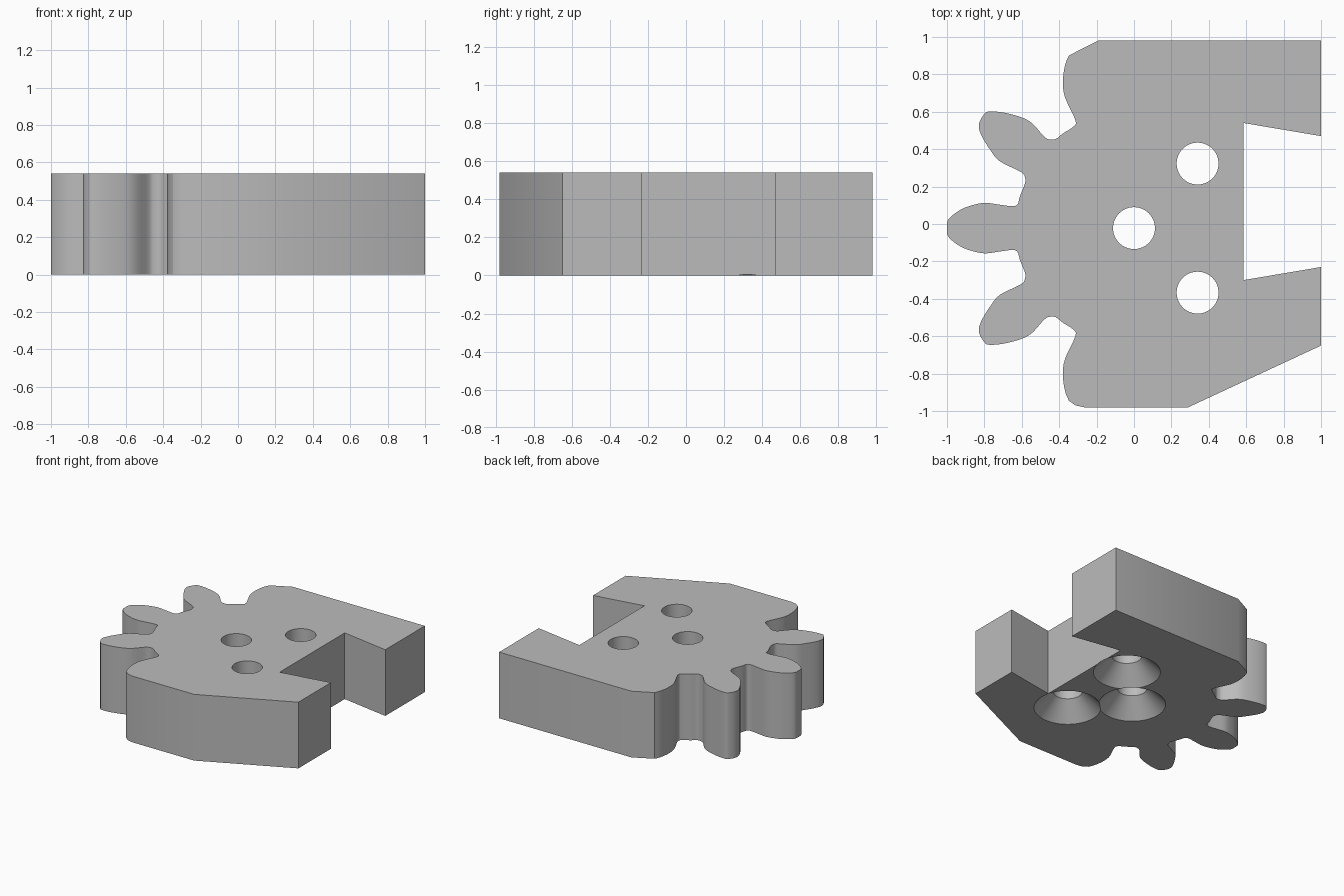
import bpy, bmesh, math
from mathutils import Vector

if "Cube" in bpy.data.objects:
    bpy.data.objects.remove(bpy.data.objects["Cube"])

HEIGHT = 0.54
AXIS_Y = -0.022          # symmetry line of the teeth and holes

grey = bpy.data.materials.new("plain grey")
grey.diffuse_color = (0.5, 0.5, 0.5, 1)
grey.use_nodes = True
grey.node_tree.nodes["Principled BSDF"].inputs["Base Color"].default_value = grey.diffuse_color


def make_object(name, bm):
    bmesh.ops.recalc_face_normals(bm, faces=bm.faces)
    mesh = bpy.data.meshes.new(name)
    bm.to_mesh(mesh)
    bm.free()
    mesh.materials.append(grey)
    ob = bpy.data.objects.new(name, mesh)
    bpy.context.collection.objects.link(ob)
    return ob


def smooth_path(pts, steps=4):
    """Catmull-Rom curve through the points."""
    p = [Vector(q) for q in pts]
    p = [p[0]] + p + [p[-1]]
    out = []
    for i in range(1, len(p) - 2):
        a, b, c, d = p[i - 1:i + 3]
        for s in range(steps):
            t = s / steps
            out.append(0.5 * (2 * b + (c - a) * t + (2 * a - 5 * b + 4 * c - d) * t * t
                              + (3 * b - a - 3 * c + d) * t ** 3))
    return out + [p[-1]]


# Upper half of the toothed edge, from the middle tooth tip upwards
half = [(-1, 0), (-.992, .047), (-.93, .097), (-.866, .122), (-.797, .135),
        (-.717, .125), (-.652, .117), (-.623, .127), (-.61, .17), (-.583, .239),
        (-.583, .27), (-.604, .30), (-.717, .357), (-.77, .42), (-.818, .50),
        (-.829, .555), (-.802, .608), (-.77, .624), (-.674, .613), (-.561, .573),
        (-.481, .49), (-.449, .474), (-.417, .477), (-.38, .506), (-.326, .541),
        (-.313, .576), (-.369, .70), (-.38, .785), (-.369, .87), (-.348, .923)]
teeth = [(x, AXIS_Y - y) for x, y in reversed(half[1:])]
teeth += [(x, AXIS_Y + y) for x, y in half]

# Straight body edges with the dovetail slot
body = [(-.193, .98), (1, .98), (1, .47), (.585, .54), (.585, -.30), (1, -.23),
        (1, -.65), (.29, -.98), (-.267, -.98), (-.312, -.97)]

bm = bmesh.new()
outline = [bm.verts.new((q[0], q[1], 0)) for q in smooth_path(teeth) + body]
face = bm.faces.new(outline)
ext = bmesh.ops.extrude_face_region(bm, geom=[face])
top = [g for g in ext["geom"] if isinstance(g, bmesh.types.BMVert)]
bmesh.ops.translate(bm, verts=top, vec=(0, 0, HEIGHT))
plate = make_object("toothed_plate", bm)


def countersunk_cutter(x, y, sides=64):
    """Wide cone at the bottom narrowing to a straight bore."""
    bm = bmesh.new()
    rings = []
    for r, z in [(.30, -.05), (.112, .14), (.112, HEIGHT + .1)]:
        rings.append([bm.verts.new((x + r * math.cos(2 * math.pi * i / sides),
                                    y + r * math.sin(2 * math.pi * i / sides), z))
                      for i in range(sides)])
    for lo, hi in zip(rings, rings[1:]):
        for i in range(sides):
            j = (i + 1) % sides
            bm.faces.new((lo[i], lo[j], hi[j], hi[i]))
    bm.faces.new(rings[0])
    bm.faces.new(rings[-1])
    ob = make_object("hole_cutter", bm)
    ob.hide_render = True
    return ob


# Three countersunk screw holes
bpy.context.view_layer.objects.active = plate
for x, y in [(0, AXIS_Y), (.34, AXIS_Y + .345), (.34, AXIS_Y - .345)]:
    cutter = countersunk_cutter(x, y)
    mod = plate.modifiers.new("hole", 'BOOLEAN')
    mod.operation = 'DIFFERENCE'
    mod.solver = 'EXACT'
    mod.object = cutter
    bpy.ops.object.modifier_apply(modifier=mod.name)
    bpy.data.objects.remove(cutter)

bpy.ops.object.select_all(action='DESELECT')
plate.select_set(True)
bpy.ops.object.shade_smooth_by_angle(angle=math.radians(30))
